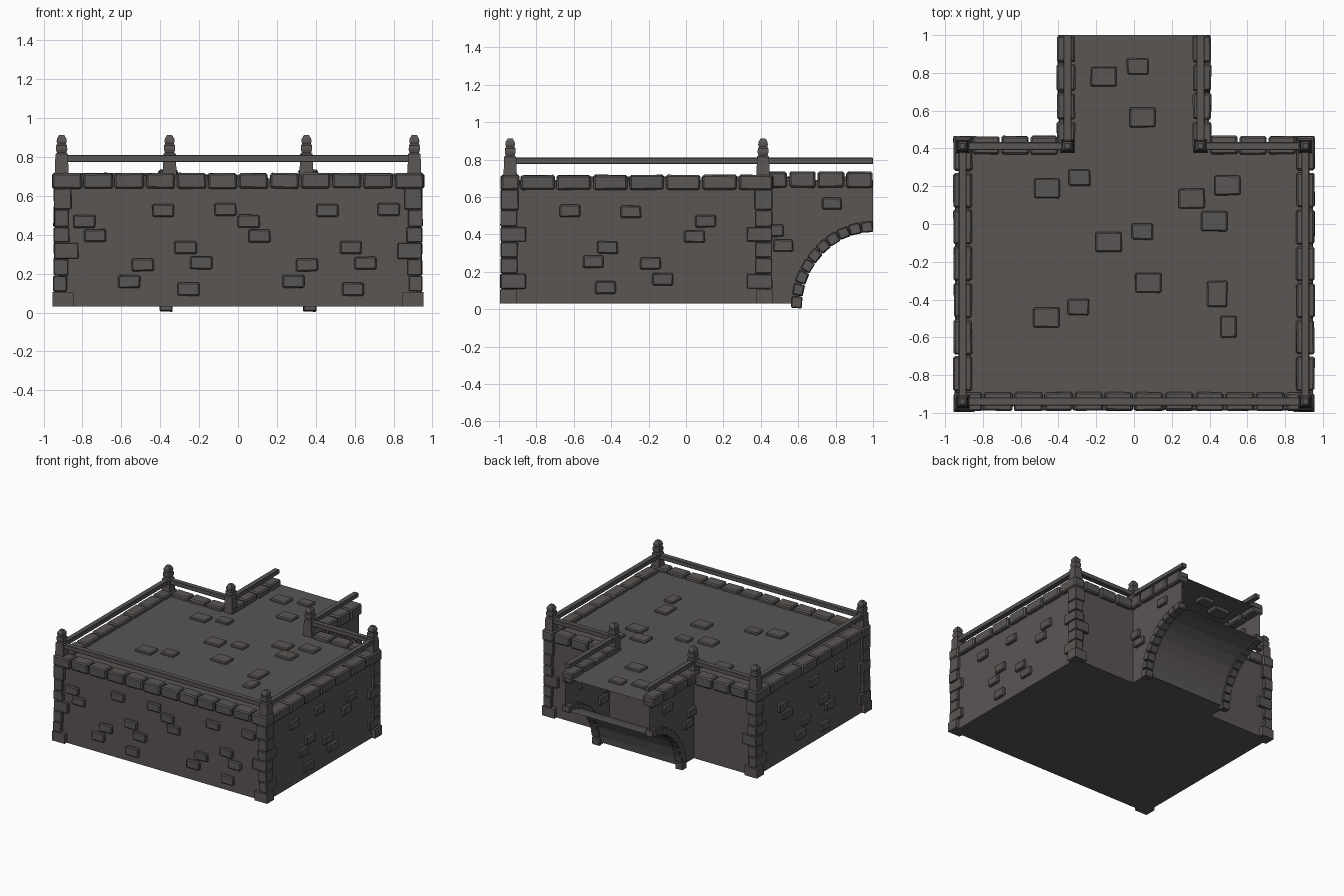
import bpy, bmesh, math, random
from mathutils import Matrix, Vector

if "Cube" in bpy.data.objects:
    bpy.data.objects.remove(bpy.data.objects["Cube"])

random.seed(4)
stone = bpy.data.materials.new("dark grey stone")
stone.diffuse_color = (0.100, 0.092, 0.088, 1)
stone.use_nodes = True
stone.node_tree.nodes["Principled BSDF"].inputs["Base Color"].default_value = stone.diffuse_color


def finish(name, bm):
    me = bpy.data.meshes.new(name)
    bm.to_mesh(me)
    bm.free()
    me.materials.append(stone)
    ob = bpy.data.objects.new(name, me)
    bpy.context.collection.objects.link(ob)
    return ob


def block(bm, c, s, bevel=0.007, rot=None, jitter=0.0):
    """Bevelled box added to bm: centre c, full size s."""
    t = bmesh.new()
    bmesh.ops.create_cube(t, size=1)
    for v in t.verts:
        v.co = Vector([v.co[i] * s[i] + random.uniform(-jitter, jitter) for i in range(3)])
    if bevel:
        bmesh.ops.bevel(t, geom=t.edges[:], offset=bevel, segments=1, affect='EDGES')
    t.transform(Matrix.Translation(c) @ (rot or Matrix.Identity(4)))
    tmp = bpy.data.meshes.new("tmp")
    t.to_mesh(tmp)
    t.free()
    bm.from_mesh(tmp)
    bpy.data.meshes.remove(tmp)


def span(bm, lo, hi, **kw):
    block(bm, [(a + b) / 2 for a, b in zip(lo, hi)], [b - a for a, b in zip(lo, hi)], **kw)


# Main body walls and deck
X, Y0, Y1, DECK = 0.925, -0.965, 0.435, 0.69
bm = bmesh.new()
span(bm, (-X, Y0, 0.03), (X, Y1, DECK), bevel=0)
finish("main_body", bm)

# Bridge shell with arched underside, open at the far end
BX = 0.375
prof = [(Y1, DECK), (Y1, 0.03), (0.60, 0.03)]
for i in range(1, 9):
    a = math.radians(90 * i / 8)
    prof.append((1 - 0.40 * math.cos(a), 0.43 * math.sin(a)))
prof.append((1.0, DECK))
bm = bmesh.new()
left = [bm.verts.new((-BX, y, z)) for y, z in prof]
right = [bm.verts.new((BX, y, z)) for y, z in prof]
bm.faces.new(left)
bm.faces.new(right[::-1])
n = len(prof)
for i in range(1, n):
    if i == n - 2:        # open end
        continue
    j = (i + 1) % n
    bm.faces.new((left[i], right[i], right[j], left[j]))
bmesh.ops.recalc_face_normals(bm, faces=bm.faces[:])
if max(bm.faces, key=lambda f: f.calc_center_median().x).normal.x < 0:
    bmesh.ops.reverse_faces(bm, faces=bm.faces[:])
finish("bridge_body", bm)

# Corner quoins
rows = [0.03, 0.108, 0.19, 0.275, 0.36, 0.44, 0.53, 0.64]
lx = [0.11, 0.07, 0.075, 0.125, 0.08, 0.075, 0.09]
ly = [0.09, 0.135, 0.09, 0.09, 0.135, 0.09, 0.095]
bm = bmesh.new()
for sx in (-1, 1):
    for sy, yo in ((-1, -0.995), (1, 0.465)):
        for i in range(7):
            o = 0.0 if i == 0 else random.uniform(0.004, 0.01)
            x = sx * (0.955 - o - lx[i] / 2)
            y = yo - sy * (o / 2 + ly[i] / 2)
            block(bm, (x, y, (rows[i] + rows[i + 1]) / 2),
                  (lx[i], ly[i], rows[i + 1] - rows[i] - 0.003),
                  bevel=0.004 if i else 0.0, jitter=0.001 if i else 0)
finish("corner_stones", bm)


# Coping stones along the deck edges
def coping(bm, axis, a, b, n, other, z0=0.638, z1=0.717):
    p = (b - a) / n
    for i in range(n):
        c, s = [0, 0, (z0 + z1) / 2], [0, 0, z1 - z0]
        c[axis], s[axis] = a + p * (i + 0.5), abs(p) - 0.012
        c[1 - axis], s[1 - axis] = other, 0.097
        block(bm, c, s, bevel=0.009, jitter=0.003)


bm = bmesh.new()
coping(bm, 0, -0.96, 0.96, 12, -0.94)
for s in (-1, 1):
    coping(bm, 1, -0.89, 0.47, 7, s * 0.907)
    coping(bm, 0, s * 0.86, s * 0.40, 3, 0.417)
    coping(bm, 1, 0.395, 1.003, 4, s * 0.36, 0.65, 0.735)
finish("coping_stones", bm)

# Scattered stones on the walls
front = [(-.79, .47), (-.735, .395), (-.385, .525), (-.065, .53), (.055, .47), (.11, .395),
         (.46, .525), (.775, .53), (-.27, .335), (-.49, .245), (-.56, .16), (-.19, .255),
         (-.255, .12), (.58, .335), (.355, .245), (.285, .16), (.655, .255), (.59, .12)]
side = [(-.62, .525), (-.295, .52), (.105, .47), (.045, .39), (-.42, .33), (-.495, .255),
        (-.19, .245), (-.125, .16), (-.43, .115)]
bridge = [(.78, .565), (.52, .34), (.47, .42)]
bm = bmesh.new()
for x, z in front:
    block(bm, (x, Y0, z), (0.113, 0.044, 0.066), jitter=0.002)
for s in (-1, 1):
    for y, z in side:
        block(bm, (s * X, y, z), (0.044, 0.11, 0.066), jitter=0.002)
    for y, z in bridge:
        block(bm, (s * BX, y, z), (0.044, 0.105, 0.064), jitter=0.002)
finish("wall_stones", bm)

# Raised paving stones on the deck
big = [(-.16, .78), (.045, .565), (-.46, .19), (.305, .135), (.495, .205), (.425, .015),
       (-.135, -.095), (.075, -.31), (-.465, -.495)]
small = [(.02, .835), (-.29, .245), (.045, -.04), (-.295, -.44)]
bm = bmesh.new()
for pts, s in ((big, (0.138, 0.105)), (small, (0.115, 0.086)),
               ([(.44, -.37)], (0.105, 0.138)), ([(.5, -.545)], (0.086, 0.115))):
    for x, y in pts:
        block(bm, (x, y, DECK - 0.006), (*s, 0.048), jitter=0.002)
finish("paving_stones", bm)

# Arch stones on both sides of the bridge
bm = bmesh.new()
for s in (-1, 1):
    for i in range(10):
        a = math.radians(4.5 + 9 * i)
        block(bm, (s * 0.37, 1 - 0.41 * math.cos(a), 0.003 + 0.437 * math.sin(a)),
              (0.068, 0.056, 0.061), bevel=0.005, jitter=0.002,
              rot=Matrix.Rotation(-a, 4, 'X'))
finish("arch_stones", bm)

# Railing posts: stacked tapered square sections
PX, PB, PF, PK = 0.907, 0.352, -0.94, 0.412
post = [(.037, .68), (.032, .815), (.024, .822), (.029, .838), (.028, .86), (.022, .867),
        (.026, .88), (.024, .895), (.013, .913)]
bm = bmesh.new()
for px, py in [(s * x, y) for s in (-1, 1) for x, y in ((PX, PF), (PX, PK), (PB, PK))]:
    rings = [[bm.verts.new((px + h * i, py + h * j, z))
              for i, j in ((-1, -1), (1, -1), (1, 1), (-1, 1))] for h, z in post]
    for r, q in zip(rings, rings[1:]):
        for k in range(4):
            bm.faces.new((r[k], r[(k + 1) % 4], q[(k + 1) % 4], q[k]))
    bm.faces.new(rings[0][::-1])
    bm.faces.new(rings[-1])
finish("railing_posts", bm)

# Rails between the posts, running out along the bridge
bm = bmesh.new()
w, z0, z1 = 0.021, 0.775, 0.81
span(bm, (-PX, PF - w, z0), (PX, PF + w, z1), bevel=0.003)
for s in (-1, 1):
    span(bm, (s * PX - w, PF, z0), (s * PX + w, PK, z1), bevel=0.003)
    span(bm, (min(s * PX, s * PB), PK - w, z0), (max(s * PX, s * PB), PK + w, z1), bevel=0.003)
    span(bm, (s * PB - w, PK, z0), (s * PB + w, 1.0, z1), bevel=0.003)
finish("rails", bm)
